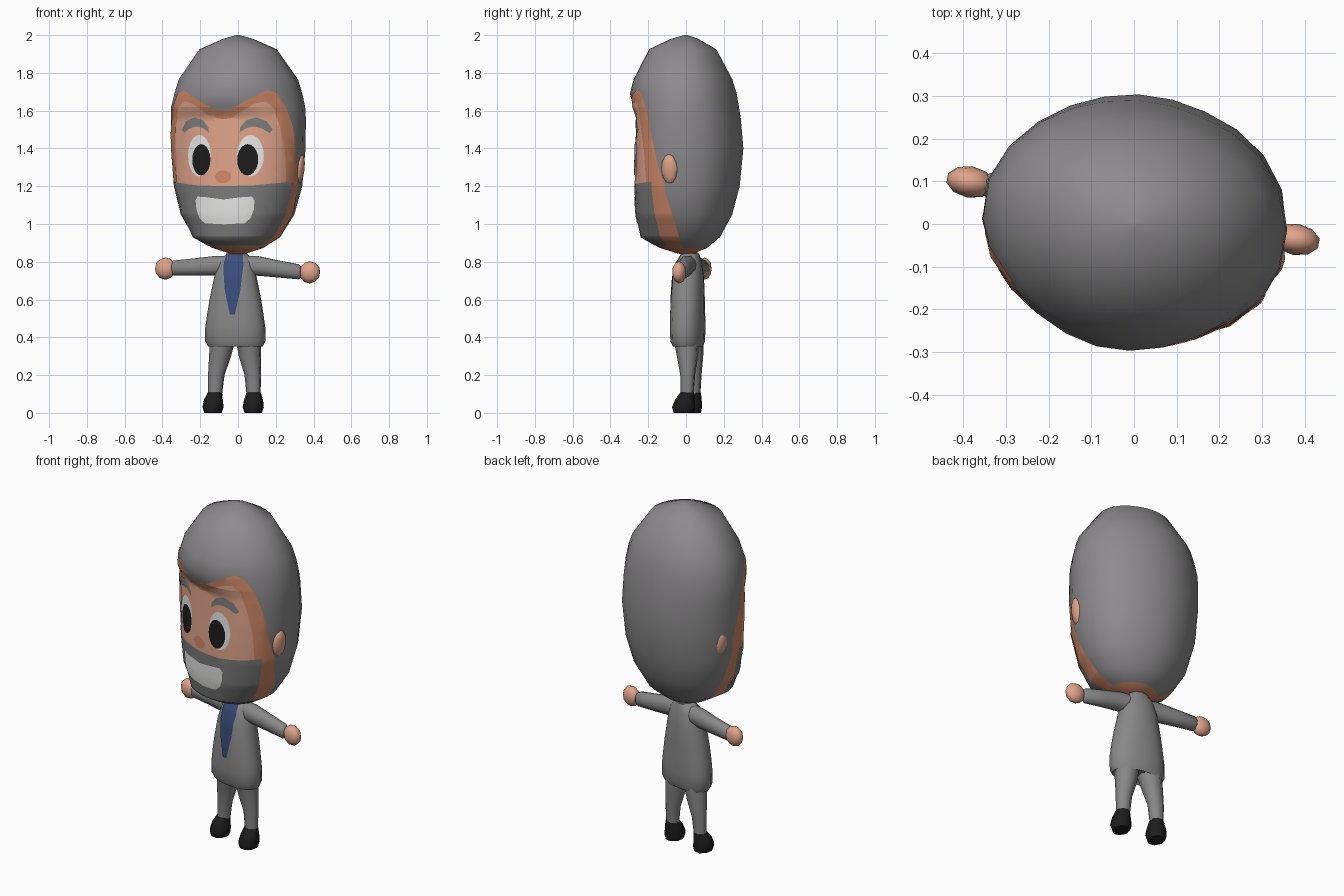
import bpy, bmesh, math
from mathutils import Vector, Matrix
from mathutils.bvhtree import BVHTree

if "Cube" in bpy.data.objects:
    bpy.data.objects.remove(bpy.data.objects["Cube"])


def material(name, *rgb):
    m = bpy.data.materials.new(name)
    m.diffuse_color = (*rgb, 1)
    m.use_nodes = True
    m.node_tree.nodes["Principled BSDF"].inputs["Base Color"].default_value = m.diffuse_color
    return m


HAIR = material("hair_grey", .265, .257, .265)
BEARD = material("beard_grey", .205, .205, .21)
SUIT = material("suit_grey", .25, .245, .245)
SKIN = material("skin", .74, .37, .255)
TAN = material("tan_skin", .62, .245, .135)
WHITE = material("white", .8, .8, .79)
BLACK = material("black", .012, .012, .012)
BLUE = material("tie_blue", .042, .075, .2)

# The head is turned a little further than the body
HEAD = Matrix.Rotation(math.radians(-17), 4, 'Z')
BODY = Matrix.Translation((-.015, .005, 0)) @ Matrix.Rotation(math.radians(-10), 4, 'Z')


def finish(name, bm, mats, frame, angle=60):
    me = bpy.data.meshes.new(name)
    for f in bm.faces:
        f.smooth = True
    bm.to_mesh(me)
    bm.free()
    me.transform(frame)
    me.set_sharp_from_angle(angle=math.radians(angle))
    for m in mats:
        me.materials.append(m)
    ob = bpy.data.objects.new(name, me)
    bpy.context.collection.objects.link(ob)
    return ob


def skin_rings(bm, rings):
    """Bridge equal rings of points and cap both ends."""
    loops = [[bm.verts.new(p) for p in r] for r in rings]
    n = len(loops[0])
    for a, b in zip(loops, loops[1:]):
        for i in range(n):
            j = (i + 1) % n
            bm.faces.new((a[i], a[j], b[j], b[i]))
    bm.faces.new(loops[0])
    bm.faces.new(loops[-1])
    bmesh.ops.recalc_face_normals(bm, faces=bm.faces)


def loft(name, rows, mat, sides=10, along_x=False, n=2.0):
    """rows: (position on axis, centre a, centre b, radius a, radius b)"""
    rings = []
    for t, ca, cb, ra, rb in rows:
        ring = []
        for i in range(sides):
            a = 2 * math.pi * (i + .5) / sides
            c, s = math.cos(a), math.sin(a)
            k = (abs(c) ** n + abs(s) ** n) ** (-1 / n)
            u, v = ca + ra * k * c, cb + rb * k * s
            ring.append((t, u, v) if along_x else (u, v, t))
        rings.append(ring)
    bm = bmesh.new()
    skin_rings(bm, rings)
    tree = BVHTree.FromBMesh(bm)
    finish(name, bm, [mat], BODY)
    return tree


def plate(name, tree, outline, mat, frame, lift, u_cuts, z_cuts, wrap=False):
    """Thin sheet cut from an outline and laid on a surface.
    wrap: u is the angle from the front; otherwise u is x."""
    bm = bmesh.new()
    bm.faces.new([bm.verts.new((u, 0, z)) for u, z in outline])
    bmesh.ops.triangulate(bm, faces=bm.faces)
    for cuts, no, ax in ((u_cuts, (1, 0, 0), 0), (z_cuts, (0, 0, 1), 2)):
        for c in cuts:
            co = [0, 0, 0]
            co[ax] = c
            bmesh.ops.bisect_plane(bm, geom=bm.verts[:] + bm.edges[:] + bm.faces[:],
                                   plane_co=co, plane_no=no)
    for v in bm.verts:
        u, _, z = v.co
        out = Vector((math.sin(u), -math.cos(u), 0)) if wrap else Vector((0, -1, 0))
        start = (out if wrap else Vector((u, -1, 0))) + Vector((0, 0, z))
        hit = tree.ray_cast(start, -out)[0]
        if hit:
            v.co = hit + out * lift
    bm.normal_update()
    for f in bm.faces:
        c = f.calc_center_median()
        if f.normal.x * c.x + f.normal.y * c.y < 0:
            f.normal_flip()
    finish(name, bm, [mat], frame)


def mirrored(half, low=1):
    """Close a right-hand outline with its mirror image; low narrows the left jaw."""
    return half + [(-u * (low if z < 1.25 else 1), z) for u, z in reversed(half) if u > 1e-6]


def oval(cx, cz, rx, rz, n=20):
    return [(cx + rx * math.cos(2 * math.pi * i / n), cz + rz * math.sin(2 * math.pi * i / n))
            for i in range(n)]


def steps(lo, hi, d):
    return [lo + d * i for i in range(int((hi - lo) / d) + 1)]


# Head: (z, half width, front depth, back depth, roundness of front right and front left)
ROWS = [(.84, .03, .03, .03, 2, 2), (.872, .13, .135, .11, 2, 2.2), (.93, .222, .232, .18, 2.2, 2.6),
        (1.05, .297, .25, .245, 2.2, 2.4), (1.2, .338, .254, .285, 2.2, 2.3),
        (1.4, .355, .248, .305, 2.15, 2.35), (1.56, .358, .245, .29, 2.1, 2.4),
        (1.62, .355, .278, .28, 1.85, 2.25), (1.69, .34, .3, .268, 1.75, 2),
        (1.765, .318, .277, .245, 1.9, 2), (1.925, .205, .195, .16, 2, 2),
        (1.98, .08, .08, .065, 2, 2), (2.0, .01, .01, .01, 2, 2)]
COLS = 24


def head_ring(z, w, f, b, nr, nl):
    ring = []
    for i in range(COLS):
        a = 2 * math.pi * i / COLS
        s, c = math.sin(a), math.cos(a)
        # The back is fuller on the right than on the left
        n = (nr if s > 0 else nl) if c > 0 else (2.35 if s > 0 else 1.8)
        r = (abs(s / w) ** n + abs(c / (f if c > 0 else b)) ** n) ** (-1 / n)
        ring.append((r * s, -r * c, z))
    return ring


bm = bmesh.new()
skin_rings(bm, [head_ring(*r) for r in ROWS])
for f in bm.faces:
    f.material_index = int(f.calc_center_median().z < .87)
head = BVHTree.FromBMesh(bm)
finish("head", bm, [HAIR, TAN], HEAD)

# Face areas wrapped around the head
angles = [math.radians(7.5 * i) for i in range(-15, 16)]
heights = sorted([r[0] for r in ROWS] + steps(.9, 1.7, .04))
hairline = [(0, 1.6), (.15, 1.605), (.35, 1.635), (.6, 1.68), (.85, 1.71), (1.02, 1.69), (1.17, 1.62),
            (1.27, 1.53), (1.37, 1.4), (1.43, 1.3), (1.53, 1.2), (1.46, 1.0), (1.5, .93), (1.75, .873),
            (0, .873)]
face = [(0, 1.555), (.15, 1.56), (.35, 1.595), (.6, 1.638), (.8, 1.65), (.95, 1.61), (1.06, 1.5),
        (1.14, 1.38), (1.18, 1.2), (0, 1.18)]
beard = [(0, 1.2), (.6, 1.205), (1.3, 1.225), (1.28, 1.0), (1.2, .885), (0, .885)]
plate("face_border", head, mirrored(hairline, .92), TAN, HEAD, .003, angles, heights, True)
plate("face", head, mirrored(face, .96), SKIN, HEAD, .005, angles, heights, True)
plate("beard", head, mirrored(beard, .96), BEARD, HEAD, .007, angles, heights, True)

# Features on the front of the face
cuts_u, cuts_z = steps(-.3, .3, .025), steps(.95, 1.6, .03)
brow = [(.085, 1.485), (.088, 1.512), (.12, 1.55), (.17, 1.565), (.22, 1.545), (.25, 1.5),
        (.235, 1.482), (.2, 1.505), (.16, 1.517), (.12, 1.508)]
for s, side in ((-1, "left"), (1, "right")):
    for name, pts, mat, lift in (("eye_white", oval(.141, 1.362, .068, .11), WHITE, .008),
                                 ("pupil", oval(.128, 1.34, .054, .083), BLACK, .011),
                                 ("brow", brow, BEARD, .008)):
        plate(f"{side}_{name}", head, [(s * u, z) for u, z in pts], mat, HEAD, lift, cuts_u, cuts_z)
plate("nose", head, oval(-.003, 1.25, .045, .034), TAN, HEAD, .009, cuts_u, cuts_z)
mouth = [(0, 1.13), (.1, 1.142), (.15, 1.145), (.163, 1.125), (.158, 1.075), (.14, 1.03), (.11, 1.004),
         (0, .998)]
plate("mouth", head, mirrored(mouth), WHITE, HEAD, .011, cuts_u, cuts_z)

# Ears
for s, side in ((-1, "left"), (1, "right")):
    bm = bmesh.new()
    bmesh.ops.create_uvsphere(bm, u_segments=10, v_segments=6, radius=1, matrix=Matrix.Translation(
        (s * .333 + .007, .012, 1.29)) @ Matrix.Rotation(s * .12, 4, 'Y') @ Matrix.Diagonal((.022, .044, .08, 1)))
    finish(f"{side}_ear", bm, [SKIN], HEAD)

# Neck and jacket
loft("neck", [(.8, 0, .015, .05, .04), (.88, .01, .015, .05, .045)], TAN)
jacket = loft("jacket", [(.368, 0, .005, .12, .06), (.352, 0, .005, .146, .074), (.38, 0, .004, .16, .086),
                         (.45, 0, .004, .16, .089), (.52, 0, .004, .15, .088), (.6, 0, .005, .137, .086),
                         (.72, 0, .008, .112, .08), (.8, .003, .014, .092, .064),
                         (.843, .005, .02, .055, .045)], SUIT, 14, n=2.4)
tie = [(.045, .84), (.054, .78), (.042, .65), (.013, .52)]
plate("tie", jacket, mirrored(tie), BLUE, BODY, .005, steps(-.05, .05, .025), steps(.54, .82, .02))

# Arms, hands, legs and shoes
for s, side in ((-1, "left"), (1, "right")):
    drop = -.01 * s
    loft(f"{side}_arm", [(s * .05, .015, .782, .05, .052), (s * .12, .018, .778, .046, .056),
                         (s * .22, .024, .768 + drop / 2, .04, .049),
                         (s * .335, .028, .757 + drop, .032, .043),
                         (s * .35, .028, .757 + drop, .022, .03)], SUIT, 8, True)
    bm = bmesh.new()
    bmesh.ops.create_icosphere(bm, subdivisions=2, radius=1, matrix=Matrix.Translation(
        (s * .388 + .008, .028, .754 + drop)) @ Matrix.Diagonal((.057, .037, .059, 1)))
    finish(f"{side}_hand", bm, [SKIN], BODY)
    loft(f"{side}_leg", [(.09, s * .104 - .008, .018, .038, .034), (.2, s * .098 - .007, .02, .045, .04),
                         (.3, s * .08 - .004, .016, .06, .057), (.38, s * .07, .01, .068, .068)], SUIT, 8)
    loft(f"{side}_shoe", [(0, s * .108 - .011, 0, .046, .055), (.03, s * .108 - .011, -.001, .057, .063),
                          (.07, s * .108 - .01, .006, .051, .053),
                          (.107, s * .104 - .008, .018, .039, .038)], BLACK, 8)
